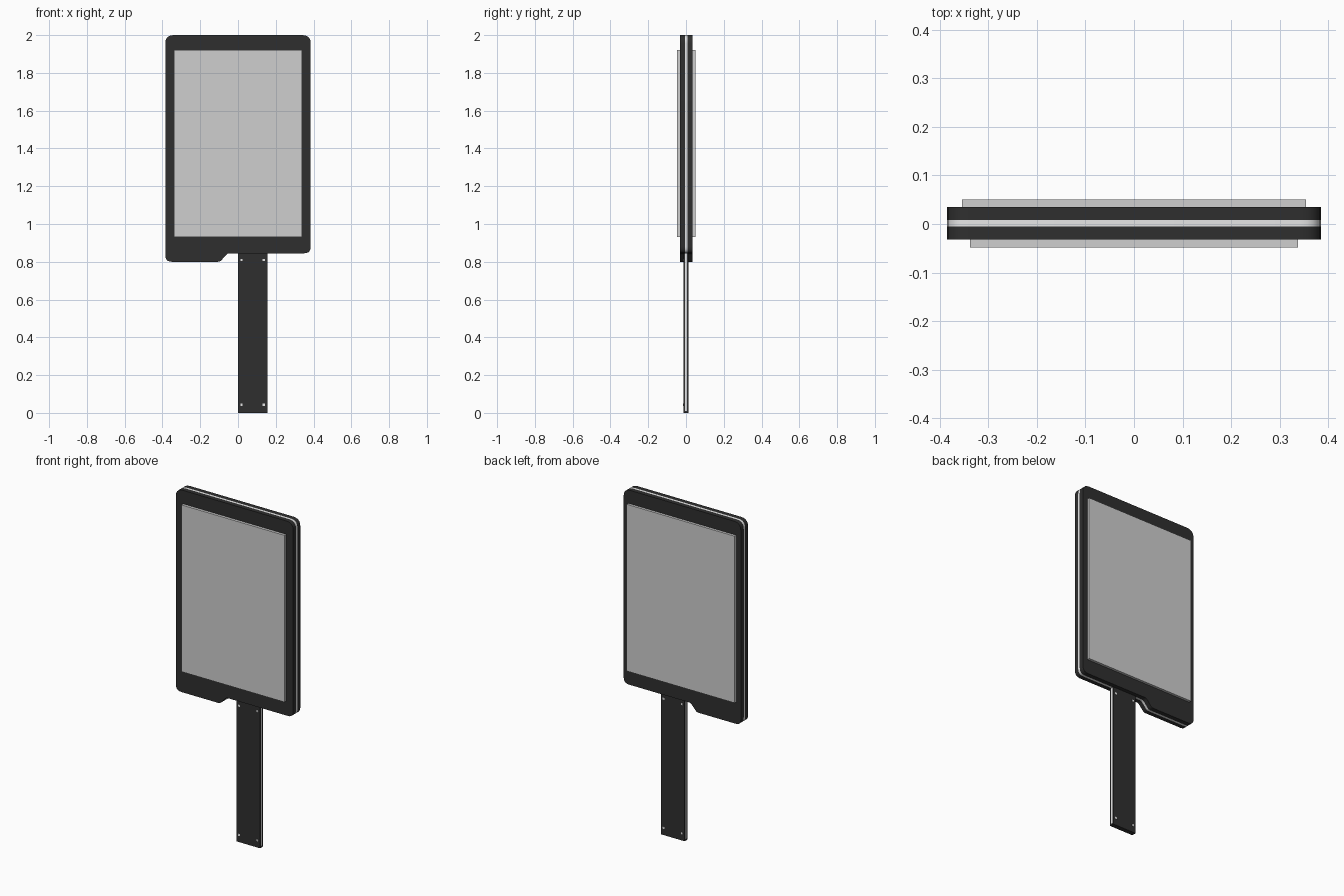
import bpy
import bmesh
import math
from mathutils import Vector

old = bpy.data.objects.get("Cube")
if old:
    bpy.data.objects.remove(old, do_unlink=True)


def material(name, grey, alpha=1.0):
    mat = bpy.data.materials.new(name)
    mat.use_nodes = True
    colour = (grey, grey, grey, alpha)
    mat.diffuse_color = colour
    shader = next(n for n in mat.node_tree.nodes if n.type == 'BSDF_PRINCIPLED')
    shader.inputs["Base Color"].default_value = (grey, grey, grey, 1)
    shader.inputs["Alpha"].default_value = alpha
    return mat


black = material("black_plastic", 0.028)
white = material("white_trim", 0.8)
glass = material("pale_screen", 0.62, 0.6)


def box(name, x, y, z, mat):
    """Box given by its (low, high) range on each axis."""
    bm = bmesh.new()
    bmesh.ops.create_cube(bm, size=1)
    for v in bm.verts:
        v.co = [lo + (hi - lo) * (c + 0.5) for c, (lo, hi) in zip(v.co, (x, y, z))]
    return finish(name, bm, mat)


def finish(name, bm, mat):
    mesh = bpy.data.meshes.new(name)
    bm.to_mesh(mesh)
    bm.free()
    mesh.materials.append(mat)
    obj = bpy.data.objects.new(name, mesh)
    bpy.context.collection.objects.link(obj)
    return obj


def rounded(corners, steps=5):
    """Round each (x, z, radius) corner with a short quadratic arc."""
    points = []
    for i, (x, z, r) in enumerate(corners):
        p = Vector((x, z))
        before = Vector(corners[i - 1][:2])
        after = Vector(corners[(i + 1) % len(corners)][:2])
        a = p + (before - p).normalized() * r
        b = p + (after - p).normalized() * r
        for k in range(steps + 1):
            t = k / steps
            points.append(a * (1 - t) ** 2 + p * 2 * t * (1 - t) + b * t * t)
    return points


def frame(name, loops, y, mat):
    """Extrude an outline with a window through the given depth range."""
    curve = bpy.data.curves.new(name + "_profile", 'CURVE')
    curve.dimensions = '2D'
    curve.fill_mode = 'BOTH'
    curve.extrude = (y[1] - y[0]) / 2
    for loop in loops:
        spline = curve.splines.new('POLY')
        spline.points.add(len(loop) - 1)
        for point, (px, pz) in zip(spline.points, loop):
            point.co = (px, pz, 0, 1)
        spline.use_cyclic_u = True
    temp = bpy.data.objects.new(name + "_profile", curve)
    bpy.context.collection.objects.link(temp)
    bpy.context.view_layer.update()
    depsgraph = bpy.context.evaluated_depsgraph_get()
    mesh = bpy.data.meshes.new_from_object(temp.evaluated_get(depsgraph))
    bm = bmesh.new()
    bm.from_mesh(mesh)
    bpy.data.objects.remove(temp, do_unlink=True)
    bpy.data.meshes.remove(mesh)
    bmesh.ops.remove_doubles(bm, verts=bm.verts, dist=0.0001)
    for v in bm.verts:
        v.co = (v.co.x, sum(y) / 2 - v.co.z, v.co.y)
    bmesh.ops.recalc_face_normals(bm, faces=bm.faces)
    obj = finish(name, bm, mat)
    bpy.ops.object.select_all(action='DESELECT')
    obj.select_set(True)
    bpy.context.view_layer.objects.active = obj
    bpy.ops.object.shade_smooth_by_angle(angle=math.radians(35))
    return obj


# Stepped case outline and the screen window
outline = rounded([(-0.385, 2.0, 0.045), (0.385, 2.0, 0.045), (0.385, 0.845, 0.035),
                   (-0.055, 0.845, 0.012), (-0.095, 0.80, 0.012), (-0.385, 0.80, 0.035)])
window = [(-0.335, 0.93), (0.335, 0.93), (0.335, 1.92), (-0.335, 1.92)]

# Two case shells around a pale middle band
frame("front_shell", [outline, window], (-0.032, -0.005), black)
frame("middle_band", [outline, window], (-0.005, 0.008), white)
frame("back_shell", [outline, window], (0.008, 0.035), black)

# Raised screens on both faces
box("front_screen", (-0.338, 0.338), (-0.048, -0.032), (0.93, 1.92), glass)
box("back_screen", (-0.355, 0.355), (0.035, 0.05), (0.93, 1.92), glass)

# Handle: two plates around a pale core, closed by an end cap
handle_x = (0.0, 0.155)
box("handle_front_plate", handle_x, (-0.014, -0.006), (0.01, 0.87), black)
box("handle_core", handle_x, (-0.006, 0.005), (0.01, 0.87), white)
box("handle_back_plate", handle_x, (0.005, 0.013), (0.01, 0.87), black)
box("handle_end_cap", handle_x, (-0.014, 0.013), (0.0, 0.01), black)

# Small rivets near the handle corners, on both faces
for side, y in (("front", (-0.0155, -0.013)), ("back", (0.012, 0.0145))):
    for row, z in (("lower", 0.043), ("upper", 0.81)):
        for hand, x in (("right", 0.018), ("left", 0.137)):
            box(f"{side}_{row}_{hand}_rivet", (x - 0.006, x + 0.006), y,
                (z - 0.006, z + 0.006), white)
